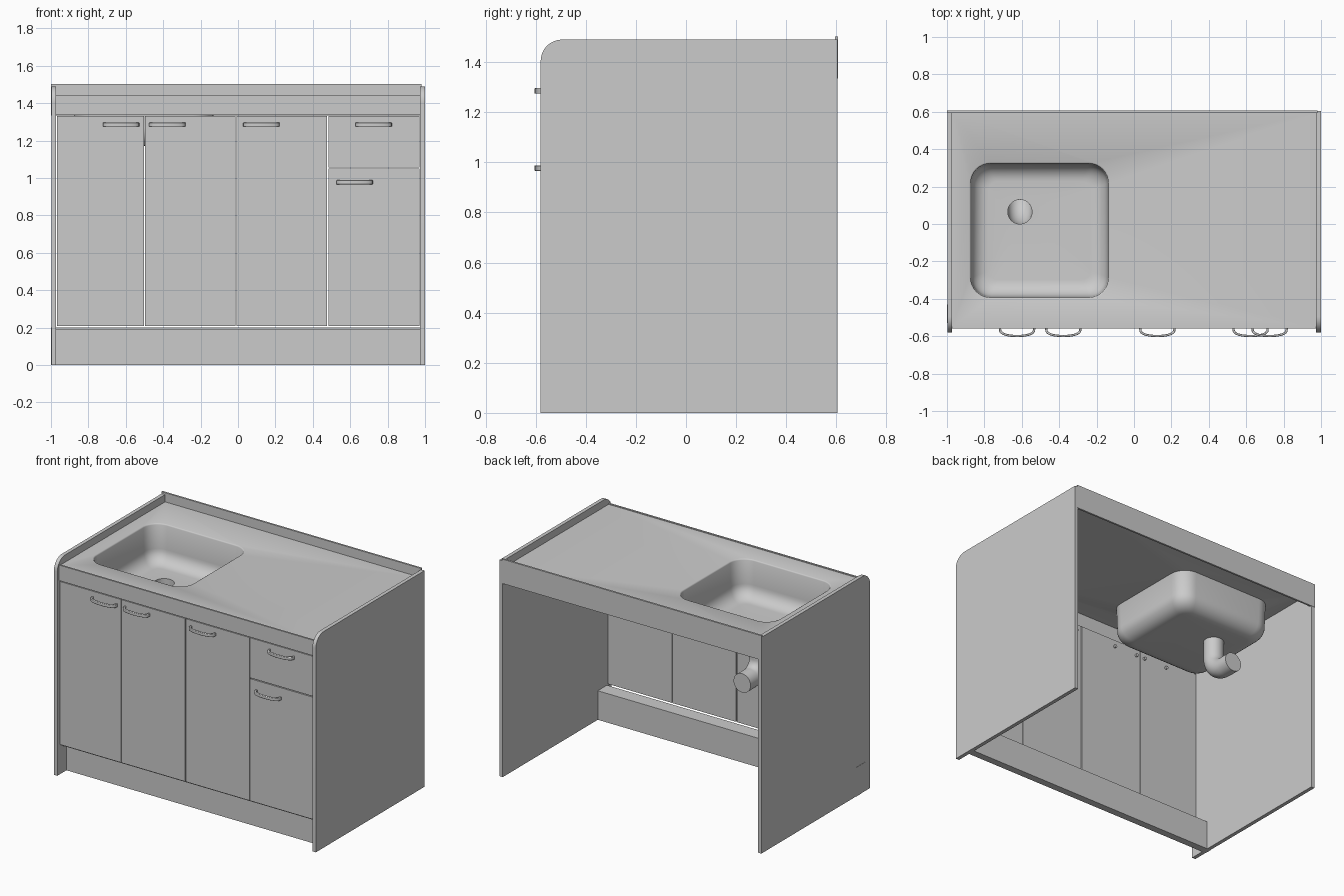
import bpy, bmesh, math
from math import cos, sin, pi

if "Cube" in bpy.data.objects:
    bpy.data.objects.remove(bpy.data.objects["Cube"])


def finish(bm, name, smooth=False):
    bmesh.ops.recalc_face_normals(bm, faces=bm.faces[:])
    me = bpy.data.meshes.new(name)
    bm.to_mesh(me)
    bm.free()
    ob = bpy.data.objects.new(name, me)
    bpy.context.collection.objects.link(ob)
    if smooth:
        bpy.ops.object.select_all(action='DESELECT')
        ob.select_set(True)
        bpy.context.view_layer.objects.active = ob
        bpy.ops.object.shade_smooth_by_angle(angle=math.radians(40))
    return ob


def box(name, x0, x1, y0, y1, z0, z1):
    bm = bmesh.new()
    bmesh.ops.create_cube(bm, size=1)
    for v in bm.verts:
        v.co = ((x0 + x1) / 2 + v.co.x * (x1 - x0),
                (y0 + y1) / 2 + v.co.y * (y1 - y0),
                (z0 + z1) / 2 + v.co.z * (z1 - z0))
    return finish(bm, name)


def prism(name, pts, vec, smooth=False):
    bm = bmesh.new()
    f = bm.faces.new([bm.verts.new(p) for p in pts])
    r = bmesh.ops.extrude_face_region(bm, geom=[f])
    bmesh.ops.translate(bm, vec=vec, verts=[g for g in r['geom'] if isinstance(g, bmesh.types.BMVert)])
    return finish(bm, name, smooth)


def bridge(bm, a, b):
    n = len(a)
    for i in range(n):
        bm.faces.new((a[i], a[(i + 1) % n], b[(i + 1) % n], b[i]))


# Side panels with a rounded top front corner
R, YF, YB, ZT = 0.085, -0.58, 0.605, 1.49
corner = [(YF + R - R * cos(t), ZT - R + R * sin(t)) for t in [i * pi / 24 for i in range(13)]]
outline = [(YB, 0), (YF, 0)] + corner + [(YB, ZT)]
for name, x in (("left_panel", -0.998), ("right_panel", 0.974)):
    prism(name, [(x, y, z) for y, z in outline], (0.026, 0, 0), True)

# Backsplash, front apron and toe kick
box("backsplash", -1.0, 0.98, 0.594, 0.607, 1.335, 1.503)
box("front_apron", -0.972, 0.974, -0.56, -0.548, 1.338, 1.445)
box("toe_kick", -1.0, 0.98, -0.48, -0.43, 0, 0.2)
box("cabinet_floor_rail", -1.0, 0.98, -0.53, -0.43, 0.19, 0.2)

# Worktop with the pressed sink bowl and drain opening
SX0, SX1, SY0, SY1, SR = -0.88, -0.13, -0.40, 0.33, 0.11
DX, DY, DR, FLOOR, TOP = -0.61, 0.065, 0.065, 1.18, 1.44
SEG = 8


def sink_loop(bm, inset, z):
    r = max(SR - inset * 0.6, 0.03)
    x0, x1, y0, y1 = SX0 + inset, SX1 - inset, SY0 + inset, SY1 - inset
    out = []
    for k, (cx, cy) in enumerate(((x1 - r, y1 - r), (x0 + r, y1 - r), (x0 + r, y0 + r), (x1 - r, y0 + r))):
        for i in range(SEG + 1):
            t = k * pi / 2 + i * pi / 2 / SEG
            out.append(bm.verts.new((cx + r * cos(t), cy + r * sin(t), z)))
    return out


bm = bmesh.new()
FR = 0.09
profile = [(0, TOP), (0.004, TOP - 0.002), (0.007, TOP - 0.008)]
profile += [(0.012 + FR * (1 - cos(t)), FLOOR + FR * (1 - sin(t))) for t in [i * pi / 16 for i in range(9)]]
loops = [sink_loop(bm, *p) for p in profile]
n = len(loops[0])
drain = []
for i in range(n):
    k, j = divmod(i, SEG + 1)
    t = k * pi / 2 + (j + 0.5) * pi / 2 / (SEG + 1)
    drain.append(bm.verts.new((DX + DR * cos(t), DY + DR * sin(t), FLOOR)))
loops.append(drain)
for a, b in zip(loops, loops[1:]):
    bridge(bm, a, b)
rect = [bm.verts.new((x, y, TOP)) for x, y in ((-0.972, -0.55), (0.974, -0.55), (0.974, 0.595), (-0.972, 0.595))]
edges = [bm.edges.new((rect[i], rect[(i + 1) % 4])) for i in range(4)]
edges += [bm.edges.get((loops[0][i], loops[0][(i + 1) % n])) for i in range(n)]
bmesh.ops.triangle_fill(bm, edges=edges, use_beauty=True, use_dissolve=False)
bmesh.ops.recalc_face_normals(bm, faces=bm.faces[:])
# make the top side face upwards before thickening
if max(bm.faces, key=lambda f: f.calc_center_median().z).normal.z < 0:
    bmesh.ops.reverse_faces(bm, faces=bm.faces[:])
bmesh.ops.solidify(bm, geom=bm.faces[:], thickness=0.008)
finish(bm, "worktop_with_sink", True)

# Drain pipe bending towards the back
bm = bmesh.new()
BR = 0.11
path = [(DY, FLOOR - 0.004, 0)]
path += [(DY + BR * (1 - cos(t)), 0.94 + BR * (1 - sin(t)), t) for t in [i * pi / 20 for i in range(11)]]
path.append((0.26, 0.94, pi / 2))
rings = []
for y, z, t in path:
    ring = []
    for i in range(32):
        a = i * pi / 16
        u = DR * sin(a)
        ring.append(bm.verts.new((DX + DR * cos(a), y + u * cos(t), z + u * sin(t))))
    rings.append(ring)
for a, b in zip(rings, rings[1:]):
    bridge(bm, a, b)
bm.faces.new(rings[-1])
finish(bm, "drain_pipe", True)

# Door and drawer fronts
G = 0.003
fronts = [("left_door", -0.97, -0.50, 0.205, 1.335),
          ("middle_door", -0.50, -0.01, 0.205, 1.335),
          ("right_door", -0.01, 0.48, 0.205, 1.335),
          ("small_door", 0.48, 0.974, 0.205, 1.053),
          ("drawer_front", 0.48, 0.974, 1.053, 1.335)]
for name, x0, x1, z0, z1 in fronts:
    box(name, x0 + G, x1 - G, -0.557, -0.535, z0 + G, z1 - G)


# Bow handles with their bolts behind the fronts
def bow(half, depth, steps=14):
    return [(half * cos(t), -0.555 - depth * sin(t) ** 0.6) for t in [pi * i / steps for i in range(steps + 1)]]


for k, (cx, cz) in enumerate(((-0.625, 1.285), (-0.378, 1.285), (0.125, 1.285), (0.725, 1.285), (0.623, 0.977))):
    pts = bow(0.098, 0.05) + bow(0.086, 0.038)[::-1]
    h = prism(f"handle_{k + 1}", [(cx + x, y, cz - 0.011) for x, y in pts], (0, 0, 0.022), True)
    b = h.modifiers.new("soft_edges", 'BEVEL')
    b.width, b.segments, b.limit_method = 0.003, 2, 'ANGLE'
    b.angle_limit = math.radians(50)
    for side, s in (("left", -1), ("right", 1)):
        ring = [(cx + s * 0.09 + 0.011 * cos(a), -0.54, cz + 0.011 * sin(a)) for a in [i * pi / 6 for i in range(12)]]
        prism(f"handle_{k + 1}_{side}_bolt", ring, (0, 0.018, 0), True)
